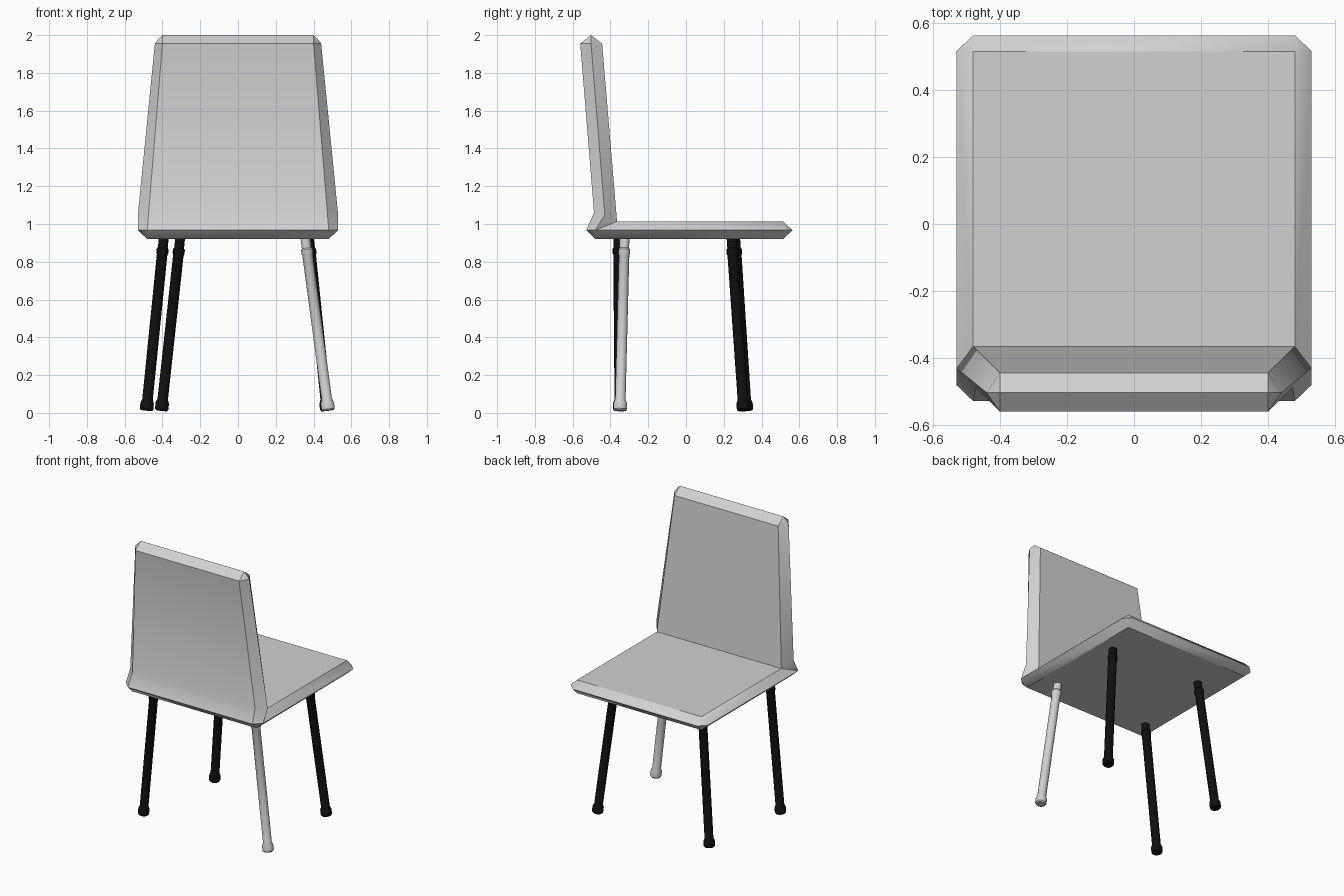
import bpy
import bmesh
from mathutils import Vector

cube = bpy.data.objects.get("Cube")
if cube:
    bpy.data.objects.remove(cube)


def make_material(name, value):
    mat = bpy.data.materials.new(name)
    mat.use_nodes = True
    colour = (value, value, value, 1)
    mat.diffuse_color = colour
    mat.node_tree.nodes["Principled BSDF"].inputs["Base Color"].default_value = colour
    return mat


light_grey = make_material("light grey", 0.64)
black = make_material("black", 0.005)


def finish(bm, name, mat, angle):
    bmesh.ops.recalc_face_normals(bm, faces=bm.faces)
    mesh = bpy.data.meshes.new(name)
    bm.to_mesh(mesh)
    bm.free()
    mesh.materials.append(mat)
    obj = bpy.data.objects.new(name, mesh)
    bpy.context.collection.objects.link(obj)
    bpy.ops.object.select_all(action="DESELECT")
    obj.select_set(True)
    bpy.context.view_layer.objects.active = obj
    bpy.ops.object.shade_smooth_by_angle(angle=angle)
    return obj


# Shell: one bent slab with chamfered rims, points given as (half width, y, z)
points = {
    "front_tip": (0.48, 0.563, 0.967),
    "front_under": (0.48, 0.515, 0.92),
    "front_rim": (0.53, 0.515, 0.967),
    "front_over": (0.48, 0.515, 1.013),
    "heel_under": (0.48, -0.48, 0.92),
    "heel_back": (0.48, -0.528, 0.967),
    "heel_upper": (0.473, -0.487, 1.06),
    "heel_rim": (0.53, -0.48, 0.967),
    "bend_rim": (0.53, -0.43, 1.05),
    "bend": (0.48, -0.365, 1.013),
    "top_back": (0.40, -0.56, 1.955),
    "top_rim": (0.44, -0.503, 1.957),
    "top_inner": (0.40, -0.444, 1.955),
    "top_tip": (0.40, -0.503, 2.0),
}
# Closed centre profile, bridged from one side to the other
profile = ["front_tip", "front_under", "heel_under", "heel_back", "heel_upper",
           "top_back", "top_tip", "top_inner", "bend", "front_over"]
# Rim faces, made on both sides
rim_faces = [
    "front_tip front_under front_rim", "front_tip front_rim front_over",
    "front_under heel_under heel_rim front_rim", "heel_under heel_back heel_rim",
    "heel_back heel_upper bend_rim heel_rim", "heel_upper top_back top_rim bend_rim",
    "top_back top_tip top_rim", "top_tip top_inner top_rim",
    "top_inner bend bend_rim top_rim", "bend heel_rim bend_rim",
    "bend front_over front_rim heel_rim",
]
bm = bmesh.new()
sides = [{k: bm.verts.new((s * x, y, z)) for k, (x, y, z) in points.items()}
         for s in (-1, 1)]
for a, b in zip(profile, profile[1:] + profile[:1]):
    bm.faces.new([sides[0][a], sides[0][b], sides[1][b], sides[1][a]])
for side in sides:
    for names in rim_faces:
        bm.faces.new([side[n] for n in names.split()])
finish(bm, "seat_and_backrest", light_grey, 0.63)


# Legs: a turned profile (radius, distance from the floor) along a splayed axis
leg_profile = [(0.030, 0.0), (0.036, 0.008), (0.036, 0.04), (0.028, 0.06),
               (0.028, 0.83), (0.032, 0.838), (0.032, 0.86), (0.026, 0.868),
               (0.026, 0.925)]


def make_leg(name, foot, top, mat, segments=16):
    start, end = Vector((*foot, 0.012)), Vector((*top, 0.935))
    axis = (end - start).normalized()
    turn = axis.to_track_quat("Z", "Y")
    bm = bmesh.new()
    rings = []
    for radius, height in leg_profile:
        ring = bmesh.ops.create_circle(bm, segments=segments, radius=radius)["verts"]
        for v in ring:
            v.co = start + turn @ (v.co + Vector((0, 0, height)))
        rings.append(ring)
    for low, high in zip(rings, rings[1:]):
        for i in range(segments):
            j = (i + 1) % segments
            bm.faces.new([low[i], low[j], high[j], high[i]])
    bm.faces.new(rings[0])
    bm.faces.new(rings[-1])
    finish(bm, name, mat, 0.6)


make_leg("pale_leg_left", (0.478, -0.349), (0.355, -0.325), light_grey)
make_leg("dark_leg_left", (0.470, 0.305), (0.375, 0.240), black)
make_leg("dark_leg_right_inner", (-0.405, 0.320), (-0.305, 0.260), black)
make_leg("dark_leg_right_outer", (-0.485, -0.350), (-0.392, -0.358), black)
